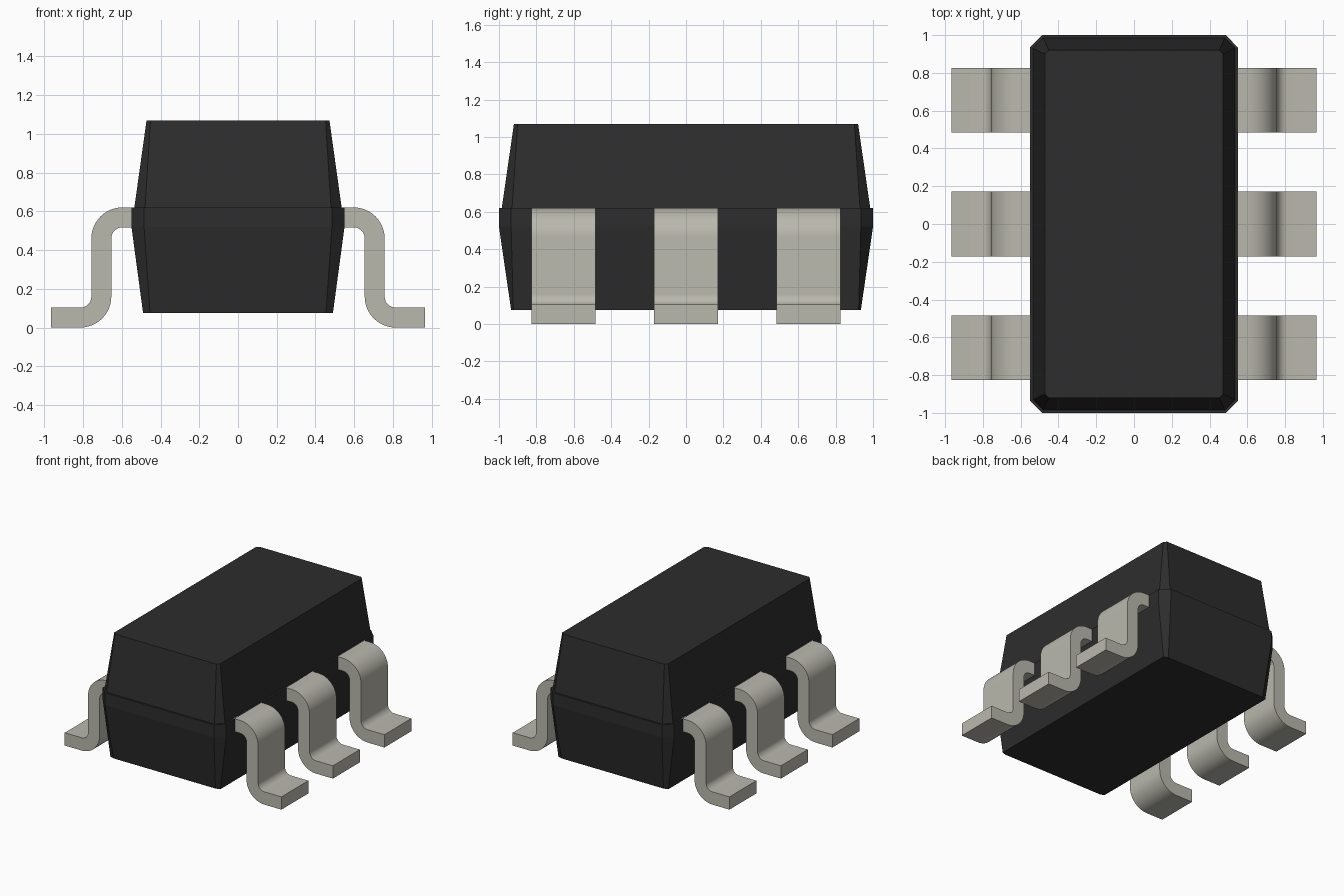
import bpy, bmesh, math

cube = bpy.data.objects.get("Cube")
if cube:
    bpy.data.objects.remove(cube, do_unlink=True)


def make_material(name, rgb):
    mat = bpy.data.materials.new(name)
    mat.use_nodes = True
    mat.diffuse_color = (*rgb, 1)
    mat.node_tree.nodes["Principled BSDF"].inputs["Base Color"].default_value = (*rgb, 1)
    return mat


BLACK = make_material("black plastic", (0.026, 0.026, 0.026))
METAL = make_material("warm grey metal", (0.49, 0.48, 0.42))


def loft(name, rings, mat):
    """Skin matching rings of points and cap both ends."""
    bm = bmesh.new()
    loops = [[bm.verts.new(p) for p in ring] for ring in rings]
    n = len(loops[0])
    for a, b in zip(loops, loops[1:]):
        for i in range(n):
            j = (i + 1) % n
            bm.faces.new((a[i], a[j], b[j], b[i]))
    bm.faces.new(loops[0])
    bm.faces.new(loops[-1])
    bmesh.ops.recalc_face_normals(bm, faces=bm.faces)
    mesh = bpy.data.meshes.new(name)
    bm.to_mesh(mesh)
    bm.free()
    mesh.materials.append(mat)
    obj = bpy.data.objects.new(name, mesh)
    bpy.context.collection.objects.link(obj)
    return obj


def octagon(z, hx, hy, cx, cy):
    """Rectangle with chamfered corners at height z."""
    return [(hx, -hy + cy, z), (hx, hy - cy, z), (hx - cx, hy, z), (-hx + cx, hy, z),
            (-hx, hy - cy, z), (-hx, -hy + cy, z), (-hx + cx, -hy, z), (hx - cx, -hy, z)]


# Body: tapered lower half, straight belt, small ledge, tapered upper half
loft("body", [
    octagon(0.075, 0.49, 0.935, 0.036, 0.012),
    octagon(0.52, 0.55, 1.0, 0.065, 0.065),
    octagon(0.62, 0.55, 1.0, 0.065, 0.065),
    octagon(0.62, 0.535, 0.985, 0.055, 0.055),
    octagon(1.07, 0.472, 0.92, 0.02, 0.02),
], BLACK)


def arc(cx, cz, r, start, end, steps=12):
    return [(cx + r * math.cos(math.radians(start + (end - start) * i / steps)),
             cz + r * math.sin(math.radians(start + (end - start) * i / steps)))
            for i in range(steps + 1)]


# Lead profile in x and z: shoulder bend, vertical drop, foot bend
R_OUT, R_IN = 0.16, 0.057
profile = ([(0.50, 0.62)] + arc(0.597, 0.46, R_OUT, 90, 0)
           + arc(0.814, 0.16, R_IN, 180, 270)
           + [(0.965, 0.103), (0.965, 0.0)]
           + arc(0.814, 0.16, R_OUT, 270, 180)
           + arc(0.597, 0.46, R_IN, 0, 90) + [(0.50, 0.517)])

# Three leads on each side
for side, sx in (("left", 1), ("right", -1)):
    for place, y in (("front", -0.655), ("middle", 0), ("back", 0.655)):
        rings = [[(sx * x, y + w, z) for x, z in profile] for w in (-0.171, 0.171)]
        lead = loft(f"{side}_{place}_lead", rings, METAL)
        bpy.ops.object.select_all(action="DESELECT")
        lead.select_set(True)
        bpy.context.view_layer.objects.active = lead
        bpy.ops.object.shade_smooth_by_angle(angle=math.radians(30))
